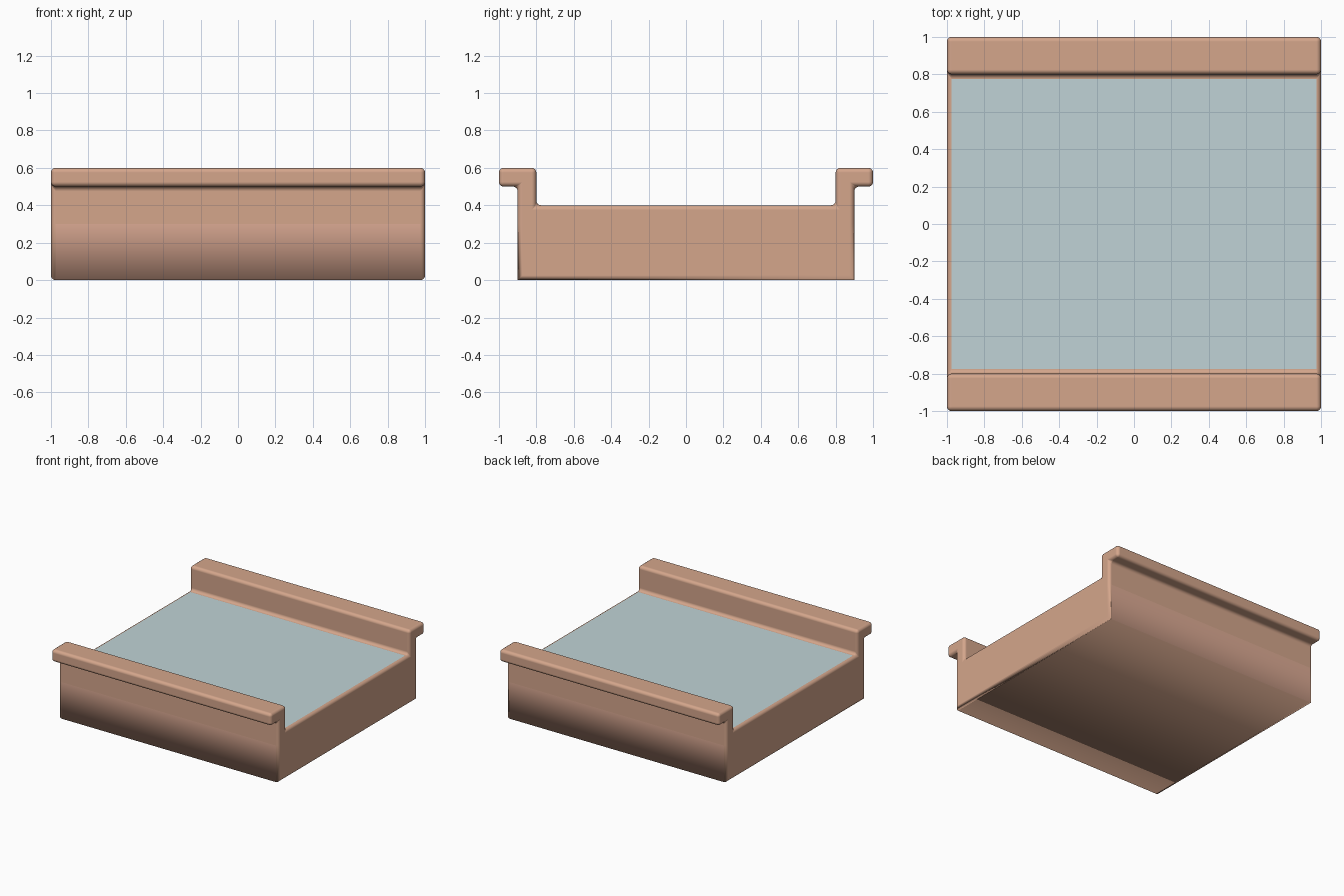
import bpy, bmesh

if "Cube" in bpy.data.objects:
    bpy.data.objects.remove(bpy.data.objects["Cube"])


def material(name, rgb):
    m = bpy.data.materials.new(name)
    m.diffuse_color = (*rgb, 1)
    m.use_nodes = True
    m.node_tree.nodes["Principled BSDF"].inputs["Base Color"].default_value = m.diffuse_color
    return m


# Right half of the cross-section (y, z), mirrored to make a closed outline
half = [(0.9, 0), (0.9, 0.3), (0.9, 0.5), (1, 0.5), (1, 0.6), (0.8, 0.6), (0.8, 0.4)]
outline = half + [(-y, z) for y, z in reversed(half)]

# Extrude the outline along x
bm = bmesh.new()
face = bm.faces.new([bm.verts.new((-1, y, z)) for y, z in outline])
ext = bmesh.ops.extrude_face_region(bm, geom=[face], use_keep_orig=True)
verts = [g for g in ext["geom"] if isinstance(g, bmesh.types.BMVert)]
bmesh.ops.translate(bm, verts=verts, vec=(2, 0, 0))
bmesh.ops.recalc_face_normals(bm, faces=bm.faces)

# Floor inlay and lower side band colours
for f in bm.faces:
    f.smooth = True
    c = f.calc_center_median()
    if f.normal.z > 0.9 and c.z < 0.45:
        f.material_index = 1
    elif abs(f.normal.y) > 0.9 and c.z < 0.2:
        f.material_index = 2

# Round every corner except the long bottom edges
weight = bm.edges.layers.float.new("bevel_weight_edge")
for e in bm.edges:
    a, b = e.verts
    long_bottom = abs(a.co.x - b.co.x) > 1 and a.co.z < 0.01
    if e.calc_face_angle(0) > 0.5 and not long_bottom:
        e[weight] = 1

mesh = bpy.data.meshes.new("channel_tray")
bm.to_mesh(mesh)
bm.free()
tray = bpy.data.objects.new("channel_tray", mesh)
bpy.context.collection.objects.link(tray)
mesh.materials.append(material("clay", (0.66, 0.38, 0.26)))
mesh.materials.append(material("pale_blue", (0.53, 0.65, 0.67)))
mesh.materials.append(material("pink_clay", (0.73, 0.41, 0.30)))

# Soft bevel with flat-looking main faces
bev = tray.modifiers.new("soft_edges", "BEVEL")
bev.limit_method = "WEIGHT"
bev.width = 0.025
bev.segments = 4
bev.material = 0
bev.harden_normals = True
